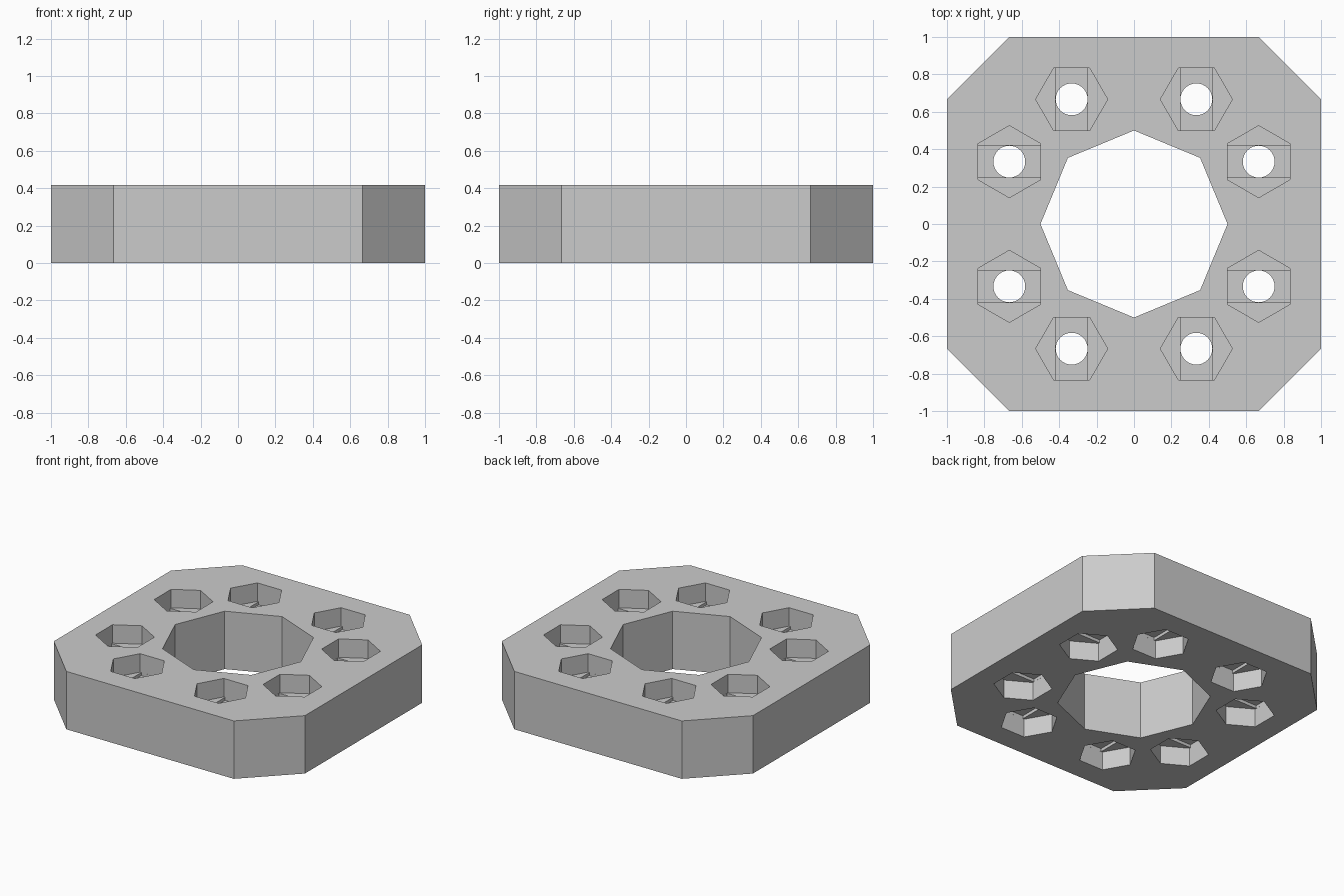
import bpy
import bmesh
from math import cos, sin, pi, radians
from mathutils import Matrix, Vector

HEIGHT = 5 / 12
HOLE_R = 0.086
HEX_R = 0.1667 / cos(pi / 6)
HEX_DEPTH = 0.133
SLOT_DEPTH = 0.155

cube = bpy.data.objects.get("Cube")
if cube:
    bpy.data.objects.remove(cube, do_unlink=True)

grey = bpy.data.materials.new("plain_grey")
grey.use_nodes = True
grey.diffuse_color = (0.6, 0.6, 0.6, 1)
grey.node_tree.nodes["Principled BSDF"].inputs["Base Color"].default_value = (0.6, 0.6, 0.6, 1)


def ring(radius, sides):
    return [(radius * cos(2 * pi * i / sides), radius * sin(2 * pi * i / sides)) for i in range(sides)]


def prism(bm, outline, low, high, place=Matrix()):
    """Extrude a closed counter-clockwise outline from low to high."""
    face = bm.faces.new([bm.verts.new(place @ Vector((x, y, low))) for x, y in outline])
    top = bmesh.ops.extrude_face_region(bm, geom=[face])["geom"]
    moved = [v for v in top if isinstance(v, bmesh.types.BMVert)]
    bmesh.ops.translate(bm, verts=moved, vec=(0, 0, high - low))


def make_object(name, bm):
    bmesh.ops.recalc_face_normals(bm, faces=bm.faces)
    mesh = bpy.data.meshes.new(name)
    bm.to_mesh(mesh)
    bm.free()
    mesh.materials.append(grey)
    obj = bpy.data.objects.new(name, mesh)
    bpy.context.collection.objects.link(obj)
    return obj


# Square plate with clipped corners
corner = [(1, 2 / 3), (2 / 3, 1)]
outline = []
for turn in range(4):
    for x, y in corner:
        for _ in range(turn):
            x, y = -y, x
        outline.append((x, y))
bm = bmesh.new()
prism(bm, outline, 0, HEIGHT)
plate = make_object("plate", bm)

# Two bolt positions on each side, pockets turned to follow that side
places = [Matrix.Rotation(radians(90 * turn), 4, "Z") @ Matrix.Translation((side / 3, 2 / 3, 0))
          for turn in range(4) for side in (-1, 1)]

# Nut pockets, bridging slots and bolt holes
w, l = HOLE_R, 0.1665
slot = [(-w, -l), (w, -l), (w, l), (-w, l)]
cuts = {
    "centre_opening": [(ring(0.5, 8), -0.1, HEIGHT + 0.1)],
    "nut_pocket": [(ring(HEX_R, 6), -0.1, HEX_DEPTH),
                   (ring(HEX_R, 6), HEIGHT - HEX_DEPTH, HEIGHT + 0.1)],
    "bridge_slot": [(slot, -0.05, SLOT_DEPTH),
                    (slot, HEIGHT - SLOT_DEPTH, HEIGHT + 0.05)],
    "bolt_hole": [(ring(HOLE_R - 0.0008, 32), -0.1, HEIGHT + 0.1)],
}
bpy.context.view_layer.objects.active = plate
for name, shapes in cuts.items():
    bm = bmesh.new()
    for place in ([Matrix()] if name == "centre_opening" else places):
        for shape, low, high in shapes:
            prism(bm, shape, low, high, place)
    cutter = make_object(name + "_cutter", bm)
    cutter.hide_render = True
    mod = plate.modifiers.new(name, "BOOLEAN")
    mod.operation = "DIFFERENCE"
    mod.solver = "EXACT"
    mod.object = cutter
    bpy.ops.object.modifier_apply(modifier=name)
    bpy.data.objects.remove(cutter, do_unlink=True)

# Round bolt holes, crisp edges elsewhere
bpy.ops.object.select_all(action="DESELECT")
plate.select_set(True)
bpy.ops.object.shade_smooth_by_angle(angle=radians(25))
